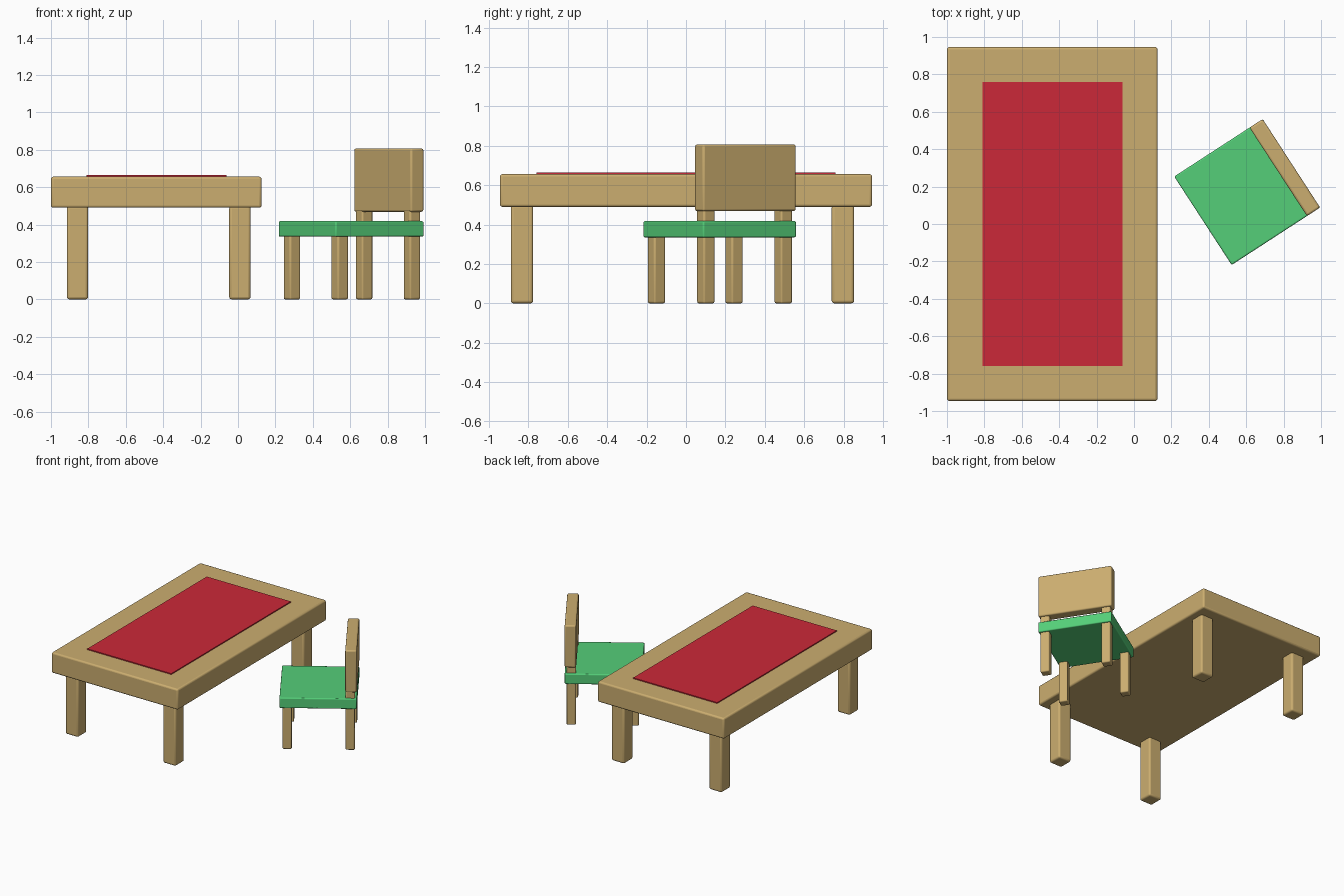
import bpy
import bmesh
from math import radians
from mathutils import Matrix

if "Cube" in bpy.data.objects:
    bpy.data.objects.remove(bpy.data.objects["Cube"])


def material(name, rgb):
    mat = bpy.data.materials.new(name)
    mat.diffuse_color = (*rgb, 1)
    mat.use_nodes = True
    mat.node_tree.nodes["Principled BSDF"].inputs["Base Color"].default_value = mat.diffuse_color
    return mat


wood = material("wood", (0.60, 0.42, 0.16))
green = material("green", (0.09, 0.62, 0.19))
red = material("red", (0.60, 0.022, 0.04))


def box(name, x, y, z, mat, bevel=0.0, frame=Matrix()):
    """Bevelled box from (min, max) ranges, placed in the given frame."""
    centre = [(a + b) / 2 for a, b in (x, y, z)]
    size = [b - a for a, b in (x, y, z)]
    bm = bmesh.new()
    bmesh.ops.create_cube(bm, size=1)
    bmesh.ops.scale(bm, vec=size, verts=bm.verts)
    mesh = bpy.data.meshes.new(name)
    bm.to_mesh(mesh)
    bm.free()
    mesh.materials.append(mat)
    obj = bpy.data.objects.new(name, mesh)
    bpy.context.collection.objects.link(obj)
    obj.matrix_world = frame @ Matrix.Translation(centre)
    if bevel:
        mod = obj.modifiers.new("soft_edges", "BEVEL")
        mod.width = bevel
        mod.segments = 3
        bpy.context.view_layer.objects.active = obj
        obj.select_set(True)
        bpy.ops.object.shade_smooth_by_angle(angle=radians(35))
        obj.select_set(False)
    return obj


def leg(name, cx, cy, half, top, bevel, frame=Matrix()):
    box(name, (cx - half, cx + half), (cy - half, cy + half), (0, top), wood, bevel, frame)


# Table top and inlaid mat
box("table_top", (-1.0, 0.126), (-0.946, 0.946), (0.49, 0.656), wood, 0.013)
box("table_mat", (-0.81, -0.062), (-0.76, 0.76), (0.645, 0.664), red)

# Table legs
for side, cx in (("left", -0.858), ("right", 0.01)):
    for end, cy in (("front", -0.833), ("back", 0.797)):
        leg(f"table_{end}_{side}_leg", cx, cy, 0.057, 0.50, 0.014)

# Chair, turned towards the table; local +x is the backrest side
chair = Matrix.Translation((0.605, 0.171, 0)) @ Matrix.Rotation(radians(33), 4, "Z")
h = 0.282
box("chair_seat", (-h, h), (-h, h), (0.335, 0.418), green, 0.008, chair)
box("chair_backrest", (h - 0.084, h), (-h, h), (0.468, 0.807), wood, 0.011, chair)

# Chair legs; the rear pair carries on up to the backrest
for side, cy in (("left", -0.236), ("right", 0.233)):
    leg(f"chair_front_{side}_leg", -0.226, cy, 0.034, 0.345, 0.009, chair)
    leg(f"chair_rear_{side}_leg", 0.234, cy, 0.034, 0.485, 0.009, chair)
